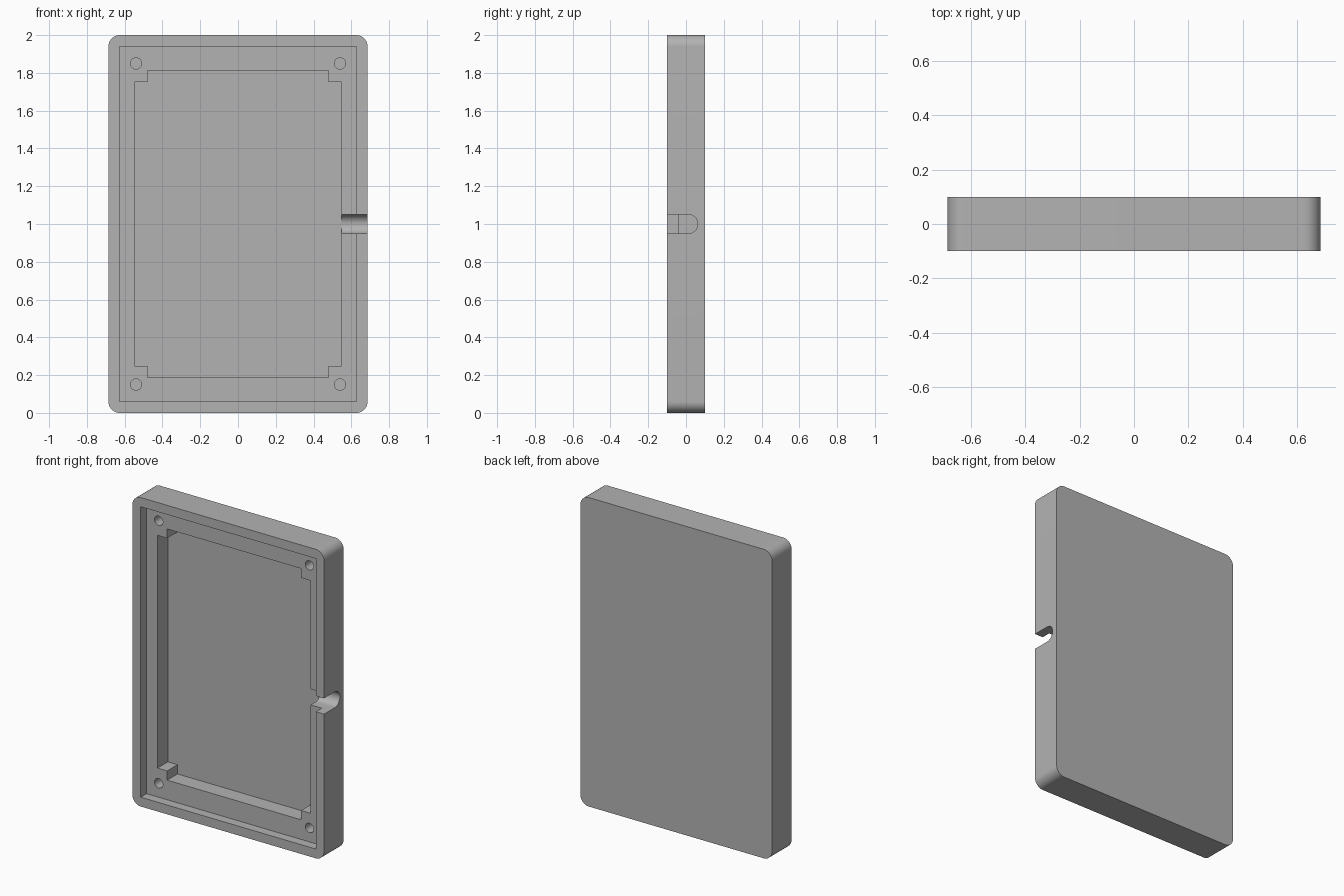
import bpy, bmesh, math
from mathutils import Vector

if "Cube" in bpy.data.objects:
    bpy.data.objects.remove(bpy.data.objects["Cube"], do_unlink=True)

MID = 1.0                       # height of the case centre
FRONT, BACK = -0.1, 0.1
LEDGE, FLOOR = -0.04, 0.065     # depths of the lid ledge and pocket floor
OPEN = FRONT - 0.1              # cutters start in front of the case

grey = bpy.data.materials.new("case_grey")
grey.use_nodes = True
grey.diffuse_color = (0.45, 0.45, 0.45, 1)
grey.node_tree.nodes["Principled BSDF"].inputs["Base Color"].default_value = (0.45, 0.45, 0.45, 1)


def prism(name, outline, direction):
    """Extrude a closed outline of 3D points along a direction."""
    bm = bmesh.new()
    face = bm.faces.new([bm.verts.new(p) for p in outline])
    moved = bmesh.ops.extrude_face_region(bm, geom=[face])["geom"]
    bmesh.ops.translate(bm, vec=Vector(direction),
                        verts=[v for v in moved if isinstance(v, bmesh.types.BMVert)])
    bmesh.ops.recalc_face_normals(bm, faces=bm.faces)
    mesh = bpy.data.meshes.new(name)
    bm.to_mesh(mesh)
    bm.free()
    mesh.materials.append(grey)
    obj = bpy.data.objects.new(name, mesh)
    bpy.context.collection.objects.link(obj)
    return obj


def arc(cx, cz, r, start, end, n):
    return [(cx + r * math.cos(t), cz + r * math.sin(t))
            for t in (math.radians(start + (end - start) * i / n) for i in range(n + 1))]


def front_prism(name, points, y0, y1):
    return prism(name, [(x, y0, MID + z) for x, z in points], (0, y1 - y0, 0))


def rectangle(w, h):
    return [(w, h), (-w, h), (-w, -h), (w, -h)]


# Case body with rounded corners
W, H, R = 0.686, 1.0, 0.06
outline = []
for i, (sx, sz) in enumerate([(1, 1), (-1, 1), (-1, -1), (1, -1)]):
    outline += arc(sx * (W - R), sz * (H - R), R, 90 * i, 90 * i + 90, 12)
case = front_prism("case_body", outline, FRONT, BACK)

# Lid recess and the deep pocket with stepped corners
cutters = [front_prism("lid_recess_cutter", rectangle(0.627, 0.94), OPEN, LEDGE)]
w, h, wi, hi = 0.548, 0.753, 0.479, 0.813
pocket = []
for sx, sz in [(1, 1), (-1, 1), (-1, -1), (1, -1)]:
    corner = [(sx * w, sz * h), (sx * wi, sz * h), (sx * wi, sz * hi)]
    pocket += corner if sx * sz > 0 else corner[::-1]
cutters.append(front_prism("pocket_cutter", pocket, OPEN, FLOOR))

# Screw holes in the four ledge corners
for sx in (-1, 1):
    for sz in (-1, 1):
        hole = arc(sx * 0.54, sz * 0.85, 0.03, 0, 360, 24)[:-1]
        cutters.append(front_prism("screw_hole_cutter", hole, OPEN, FLOOR))

# Round-bottomed cable notch through the +x wall
notch = arc(0.011, MID, 0.051, -90, 90, 16) + [(OPEN, MID + 0.051), (OPEN, MID - 0.051)]
cutters.append(prism("cable_notch_cutter", [(0.52, y, z) for y, z in notch], (0.3, 0, 0)))

# Cut everything out, then drop the cutters
bpy.context.view_layer.objects.active = case
for cutter in cutters:
    mod = case.modifiers.new("cut", "BOOLEAN")
    mod.operation, mod.solver, mod.object = "DIFFERENCE", "EXACT", cutter
    bpy.ops.object.modifier_apply(modifier=mod.name)
    bpy.data.objects.remove(cutter, do_unlink=True)

bpy.ops.object.select_all(action="DESELECT")
case.select_set(True)
bpy.ops.object.shade_smooth_by_angle(angle=math.radians(30))
